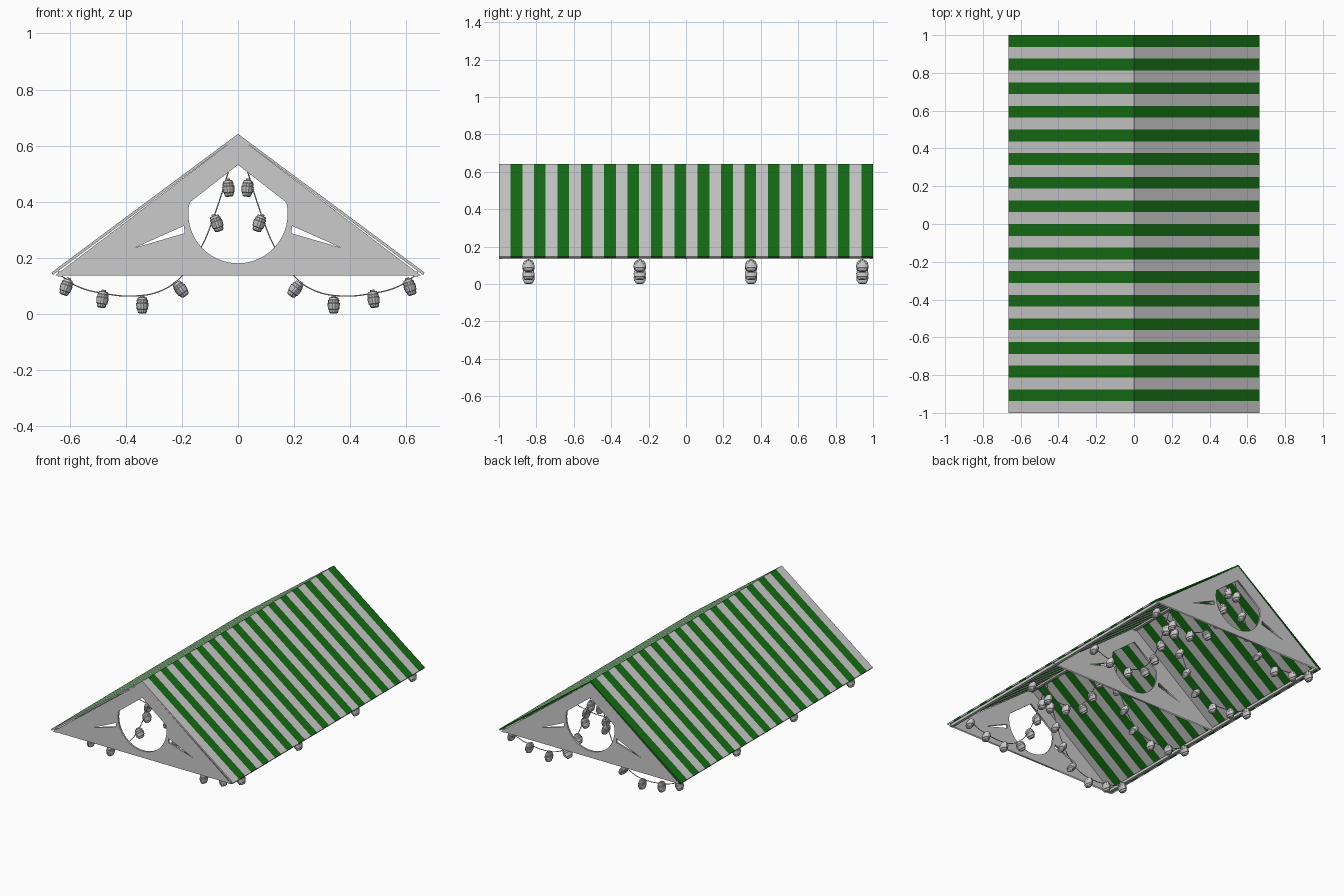
import bpy, bmesh, math

if "Cube" in bpy.data.objects:
    bpy.data.objects.remove(bpy.data.objects["Cube"])

GREEN = bpy.data.materials.new("green_cloth")
GREEN.diffuse_color = (0.008, 0.155, 0.008, 1)
GREEN.use_nodes = True
GREEN.node_tree.nodes["Principled BSDF"].inputs["Base Color"].default_value = GREEN.diffuse_color


def add(name, mesh, loc=(0, 0, 0), rot=(0, 0, 0), mat=None):
    ob = bpy.data.objects.new(name, mesh)
    ob.location, ob.rotation_euler = loc, rot
    bpy.context.collection.objects.link(ob)
    if mat and not mesh.materials:
        mesh.materials.append(mat)
    return ob


def curve_mesh(name, cu):
    """Turn a curve datablock into a plain mesh."""
    tmp = bpy.data.objects.new(name, cu)
    me = bpy.data.meshes.new_from_object(tmp)
    bpy.data.objects.remove(tmp)
    me.name = name
    return me


def prism(bm, profile, y0, y1):
    """Extrude a closed (x, z) profile from y0 to y1."""
    a = [bm.verts.new((x, y0, z)) for x, z in profile]
    b = [bm.verts.new((x, y1, z)) for x, z in profile]
    n = len(a)
    bm.faces.new(a)
    bm.faces.new(b[::-1])
    for i in range(n):
        j = (i + 1) % n
        bm.faces.new((a[j], a[i], b[i], b[j]))


def finish(bm, name):
    bmesh.ops.recalc_face_normals(bm, faces=bm.faces[:])
    me = bpy.data.meshes.new(name)
    bm.to_mesh(me)
    bm.free()
    return me


# Striped roof: alternating grey and green strips on both slopes
STRIPES = 32
W = 2 / STRIPES
chevron = [(0, 0.642), (0.665, 0.148), (0.66, 0.139), (0, 0.632),
           (-0.66, 0.139), (-0.665, 0.148)]
for name, first, mat in (("roof_grey_stripes", 0, None), ("roof_green_stripes", 1, GREEN)):
    bm = bmesh.new()
    for i in range(first, STRIPES, 2):
        prism(bm, chevron, -1 + i * W, -1 + (i + 1) * W)
    add(name, finish(bm, name), mat=mat)

# Ridge and eave rails
for name, x, z in (("ridge_rail", 0, 0.623), ("left_eave_rail", -0.633, 0.143),
                   ("right_eave_rail", 0.633, 0.143)):
    bm = bmesh.new()
    h = 0.009
    prism(bm, [(x - h, z - h), (x + h, z - h), (x + h, z + h), (x - h, z + h)], -0.998, 0.998)
    add(name, finish(bm, name))

# Gable panels with a pointed round window and two slits
cu = bpy.data.curves.new("gable", 'CURVE')
cu.dimensions, cu.fill_mode, cu.extrude = '2D', 'BOTH', 0.006
window = [(0.0, 0.532)]
for i in range(33):
    a = math.radians(193 + 0) + i * math.radians(360 - 206 + 0) / 32 - 0
    a = math.radians(167) + i * math.radians(206) / 32
    window.append((0.177 * math.cos(a), 0.358 + 0.177 * math.sin(a)))
slit = [(-0.366, 0.237), (-0.193, 0.314), (-0.190, 0.288)]
outlines = [[(-0.652, 0.137), (0.652, 0.137), (0, 0.632)], window, slit,
            [(-x, z) for x, z in slit]]
for pts in outlines:
    sp = cu.splines.new('POLY')
    sp.points.add(len(pts) - 1)
    for p, (x, z) in zip(sp.points, pts):
        p.co = (x, z, 0, 1)
    sp.use_cyclic_u = True
gable = curve_mesh("gable", cu)
for name, y in (("front_gable", -0.993), ("middle_gable", 0), ("back_gable", 0.993)):
    add(name, gable, (0, y, 0), (math.pi / 2, 0, 0))

# Lantern: ribbed barrel, narrower in x than in y
profile = [(0, 0.033), (0.012, 0.033), (0.013, 0.027), (0.024, 0.026), (0.027, 0.018),
           (0.031, 0.016), (0.030, 0.007), (0.034, 0.005), (0.033, -0.005),
           (0.032, -0.007), (0.031, -0.016), (0.027, -0.018), (0.024, -0.028),
           (0.016, -0.032), (0, -0.032)]
bm = bmesh.new()
vs = [bm.verts.new((r, 0, z)) for r, z in profile]
es = [bm.edges.new(p) for p in zip(vs, vs[1:])]
bmesh.ops.spin(bm, geom=vs + es, cent=(0, 0, 0), axis=(0, 0, 1),
               angle=2 * math.pi, steps=14, use_duplicate=False)
bmesh.ops.remove_doubles(bm, verts=bm.verts[:], dist=1e-5)
bmesh.ops.scale(bm, vec=(0.65, 1, 1), verts=bm.verts[:])
lantern = finish(bm, "lantern")

# Hanging cord, sagging from eave to ridge on each side
cord_pts = [(-0.635, 0.14), (-0.57, 0.098), (-0.48, 0.074), (-0.36, 0.065), (-0.27, 0.085),
            (-0.20, 0.135), (-0.13, 0.24), (-0.085, 0.35), (-0.035, 0.505), (0, 0.625)]
cu = bpy.data.curves.new("cord", 'CURVE')
cu.dimensions, cu.bevel_depth, cu.bevel_resolution, cu.resolution_u = '3D', 0.0025, 1, 6
for s in (1, -1):
    sp = cu.splines.new('BEZIER')
    sp.bezier_points.add(len(cord_pts) - 1)
    for p, (x, z) in zip(sp.bezier_points, cord_pts):
        p.co = (s * x, 0, z)
        p.handle_left_type = p.handle_right_type = 'AUTO'
cord = curve_mesh("cord", cu)

# Lantern centre x, z and tilt along the left half of a cord
spots = [(-0.612, 0.098, 0.32), (-0.483, 0.054, 0.15), (-0.341, 0.0335, 0.0),
         (-0.205, 0.09, -0.65), (-0.13, 0.205, -0.5), (-0.076, 0.325, -0.35),
         (-0.034, 0.45, -0.1)]
for k in range(4):
    y = -0.842 + 0.595 * k
    add(f"cord_{k + 1}", cord, (0, y, 0))
    for s, side in ((1, "left"), (-1, "right")):
        for i, (x, z, tilt) in enumerate(spots):
            add(f"lantern_{k + 1}_{side}_{i + 1}", lantern, (s * x, y, z), (0, s * tilt, 0))
